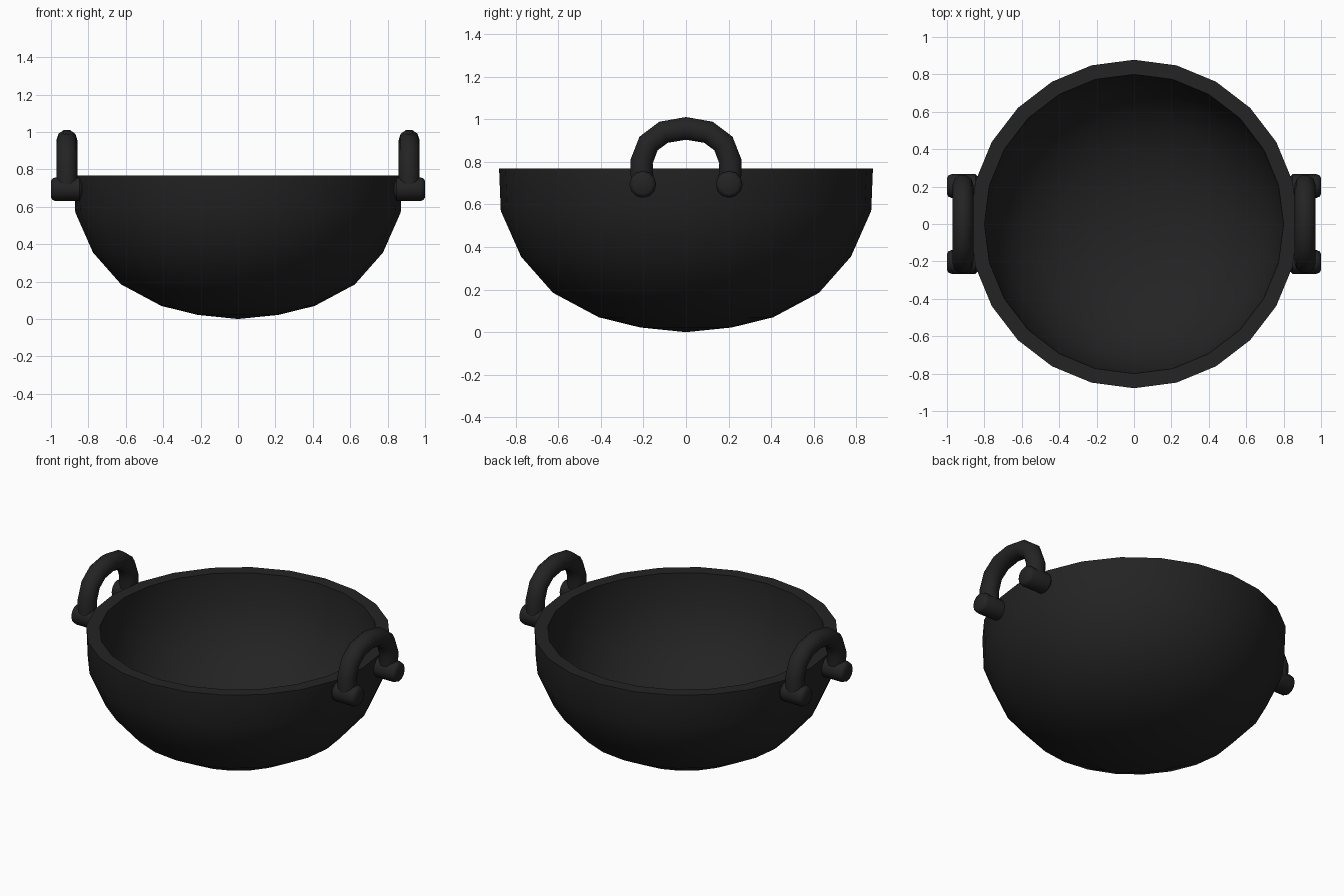
import bpy, bmesh, math
from mathutils import Vector, Matrix

if "Cube" in bpy.data.objects:
    bpy.data.objects.remove(bpy.data.objects["Cube"])

iron = bpy.data.materials.new("black iron")
iron.diffuse_color = (0.017, 0.017, 0.017, 1)
iron.use_nodes = True
iron.node_tree.nodes["Principled BSDF"].inputs["Base Color"].default_value = iron.diffuse_color


def finish(name, bm, angle=40):
    bmesh.ops.remove_doubles(bm, verts=bm.verts, dist=0.0005)
    bmesh.ops.recalc_face_normals(bm, faces=bm.faces)
    me = bpy.data.meshes.new(name)
    bm.to_mesh(me)
    bm.free()
    me.materials.append(iron)
    ob = bpy.data.objects.new(name, me)
    bpy.context.collection.objects.link(ob)
    bpy.ops.object.select_all(action='DESELECT')
    ob.select_set(True)
    bpy.context.view_layer.objects.active = ob
    bpy.ops.object.shade_smooth_by_angle(angle=math.radians(angle))
    return ob


def lathe(name, profile, sides, matrix=Matrix()):
    # profile of (radius, height) spun about z, starting and ending on the axis
    bm = bmesh.new()
    vs = [bm.verts.new((r, 0, z)) for r, z in profile]
    es = [bm.edges.new(p) for p in zip(vs, vs[1:])]
    bmesh.ops.spin(bm, geom=vs + es, cent=(0, 0, 0), axis=(0, 0, 1),
                   angle=2 * math.pi, steps=sides, use_merge=False)
    bmesh.ops.transform(bm, matrix=matrix, verts=bm.verts)
    return finish(name, bm)


def tube(name, path, radius, sides, x):
    # round bar following a path of (y, z) points
    bm = bmesh.new()
    pts = [Vector((x, y, z)) for y, z in path]
    rings = []
    for i, p in enumerate(pts):
        t = (pts[min(i + 1, len(pts) - 1)] - pts[max(i - 1, 0)]).normalized()
        u = Vector((1, 0, 0))
        v = t.cross(u)
        rings.append([bm.verts.new(p + radius * (u * math.cos(a) + v * math.sin(a)))
                      for a in (2 * math.pi * k / sides for k in range(sides))])
    for a, b in zip(rings, rings[1:]):
        for k in range(sides):
            j = (k + 1) % sides
            bm.faces.new((a[k], a[j], b[j], b[k]))
    bm.faces.new(rings[0])
    bm.faces.new(rings[-1])
    return finish(name, bm, 50)


# bowl: outer wall, flat rim, inner wall
lathe("bowl", [(0, 0), (0.215, 0.022), (0.41, 0.07), (0.625, 0.185), (0.775, 0.355),
               (0.87, 0.57), (0.878, 0.768), (0.80, 0.768), (0.79, 0.585), (0.705, 0.395),
               (0.575, 0.245), (0.385, 0.145), (0.205, 0.1), (0, 0.08)], 24)

# handles: arched bar on two rounded pegs, on each side
half = [(0.205, 0.69), (0.209, 0.80), (0.176, 0.886), (0.105, 0.939)]
arch = half + [(0, 0.957)] + [(-y, z) for y, z in reversed(half)]
peg = [(0, 0.825), (0.042, 0.825), (0.063, 0.848), (0.063, 0.977), (0.057, 0.992), (0.044, 1.0), (0, 1.0)]
for s, side in ((-1, "left"), (1, "right")):
    tube(side + "_handle", arch, 0.056, 10, s * 0.915)
    for y, end in ((-0.203, "front"), (0.203, "back")):
        m = Matrix.Translation((0, y, 0.694)) @ Matrix.Rotation(s * math.pi / 2, 4, 'Y')
        lathe(f"{side}_{end}_peg", peg, 12, m)
